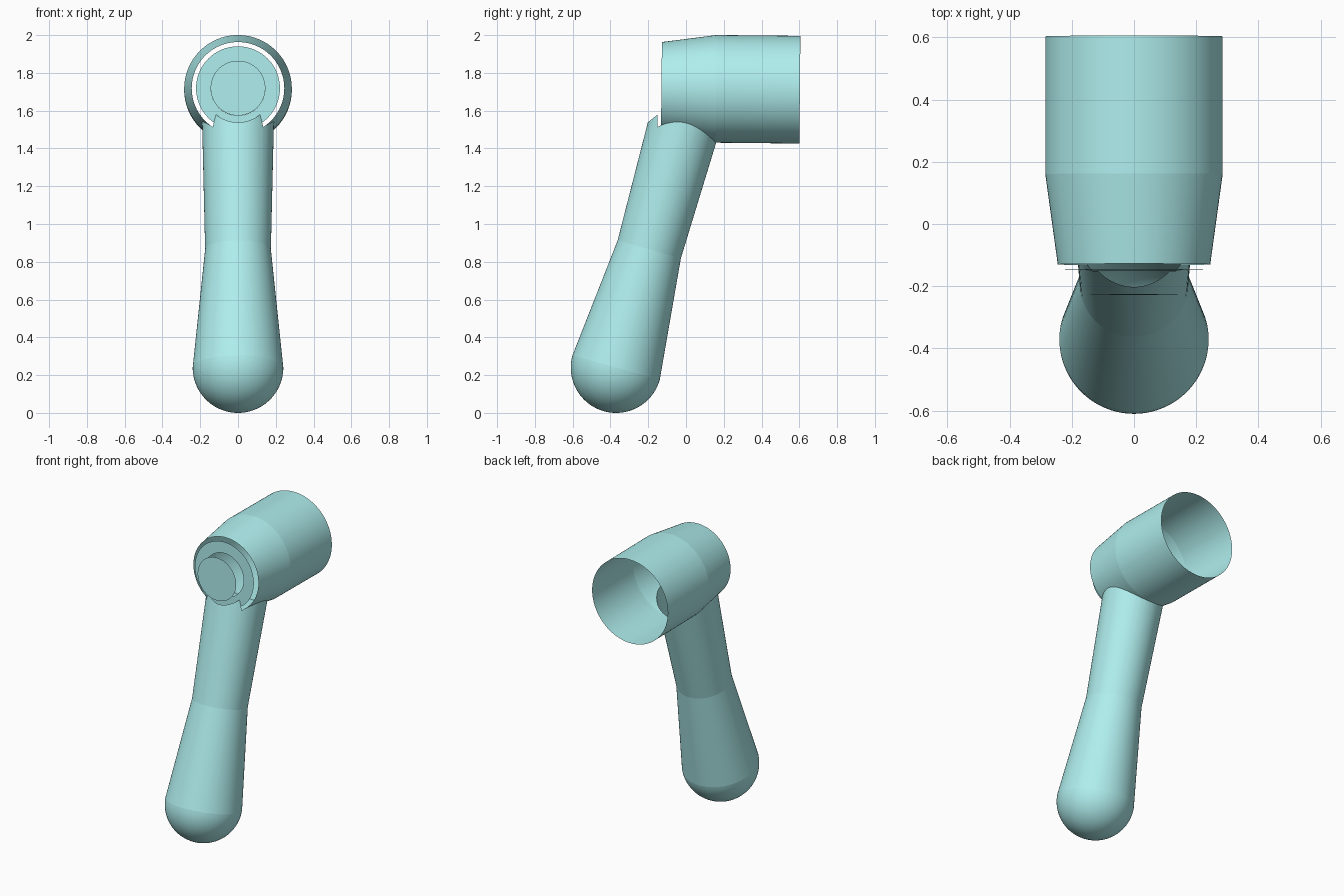
import bpy, bmesh, math
from mathutils import Vector

if "Cube" in bpy.data.objects:
    bpy.data.objects.remove(bpy.data.objects["Cube"])

SEG = 96
mat = bpy.data.materials.new("pale_turquoise")
mat.diffuse_color = (0.43, 0.85, 0.85, 1)
mat.use_nodes = True
mat.node_tree.nodes["Principled BSDF"].inputs["Base Color"].default_value = mat.diffuse_color

# axes: the barrel runs back along +y (drooping slightly), the handle leans back
B_ORG, B_DIR = Vector((0, 0, 1.717)), Vector((0, 1, -0.01)).normalized()
H_ORG, H_DIR = Vector((0, -0.37, 0.24)), Vector((0, 0.27, 0.963)).normalized()
X = Vector((1, 0, 0))


def revolve(name, profile, org, axis):
    """Spin (radius, distance along axis) points; radius 0 makes a pole."""
    bm = bmesh.new()
    side = axis.cross(X)
    rings = []
    for r, t in profile:
        if r == 0:
            rings.append([bm.verts.new(org + axis * t)] * SEG)
        else:
            rings.append([bm.verts.new(org + axis * t
                          + X * (r * math.cos(2 * math.pi * i / SEG))
                          + side * (r * math.sin(2 * math.pi * i / SEG))) for i in range(SEG)])
    for a, b in zip(rings, rings[1:]):
        for i in range(SEG):
            j = (i + 1) % SEG
            vs = list(dict.fromkeys((a[i], a[j], b[j], b[i])))
            bm.faces.new(vs)
    bmesh.ops.recalc_face_normals(bm, faces=bm.faces)
    me = bpy.data.meshes.new(name)
    bm.to_mesh(me)
    bm.free()
    ob = bpy.data.objects.new(name, me)
    bpy.context.collection.objects.link(ob)
    me.materials.append(mat)
    return ob


def activate(ob):
    bpy.ops.object.select_all(action='DESELECT')
    ob.select_set(True)
    bpy.context.view_layer.objects.active = ob


def cut(ob, cutter):
    activate(ob)
    m = ob.modifiers.new("cut", 'BOOLEAN')
    m.operation, m.solver, m.object = 'DIFFERENCE', 'EXACT', cutter
    bpy.ops.object.modifier_apply(modifier=m.name)


def keep_shell(ob, org, axis, start, min_r):
    """Beyond start, drop every face that does not face away from the axis."""
    bm = bmesh.new()
    bm.from_mesh(ob.data)
    bm.normal_update()
    drop = []
    for f in bm.faces:
        d = f.calc_center_median() - org
        t = d.dot(axis)
        rad = d - axis * t
        if t > start and (rad.length < min_r or f.normal.dot(rad.normalized()) < 0.9):
            drop.append(f)
    bmesh.ops.delete(bm, geom=drop, context='FACES')
    bm.to_mesh(ob.data)
    bm.free()


# handle: round butt, waist, slight flare into the barrel
N = 24
butt = [(0.24 * math.sin(math.pi / 2 * i / N), -0.24 * math.cos(math.pi / 2 * i / N))
        for i in range(N + 1)]
butt[0] = (0, -0.24)
h_prof = butt + [(0.174, 0.65), (0.193, 1.48), (0, 1.48)]
handle = revolve("handle", h_prof, H_ORG, H_DIR)
handle_cutter = revolve("handle_cutter", h_prof, H_ORG, H_DIR)

# barrel: tapered nose and open straight sleeve
barrel = revolve("barrel", [(0, -0.13), (0.245, -0.13), (0.285, 0.16), (0.285, 0.603), (0, 0.603)],
                 B_ORG, B_DIR)
# cutter that trims the top of the handle around the barrel and nose
barrel_cutter = revolve("barrel_cutter", [(0, -0.4), (0.181, -0.4), (0.181, -0.149), (0.245, -0.149),
                        (0.245, -0.13), (0.285, 0.16), (0.285, 0.65), (0, 0.65)], B_ORG, B_DIR)
cut(handle, barrel_cutter)
keep_shell(handle, H_ORG, H_DIR, 0.8, 0.1)
cut(barrel, handle_cutter)
keep_shell(barrel, B_ORG, B_DIR, -1, 0.22)
for c in (handle_cutter, barrel_cutter):
    bpy.data.objects.remove(c)

# flat nose plates, set ahead of the barrel
nose_ring = revolve("nose_ring", [(0.145, -0.147), (0.222, -0.147)], B_ORG, B_DIR)
nose_cap = revolve("nose_cap", [(0, -0.227), (0.145, -0.227)], B_ORG, B_DIR)

for ob in (handle, barrel, nose_ring, nose_cap):
    activate(ob)
    bpy.ops.object.shade_smooth_by_angle(angle=math.radians(5.5))
